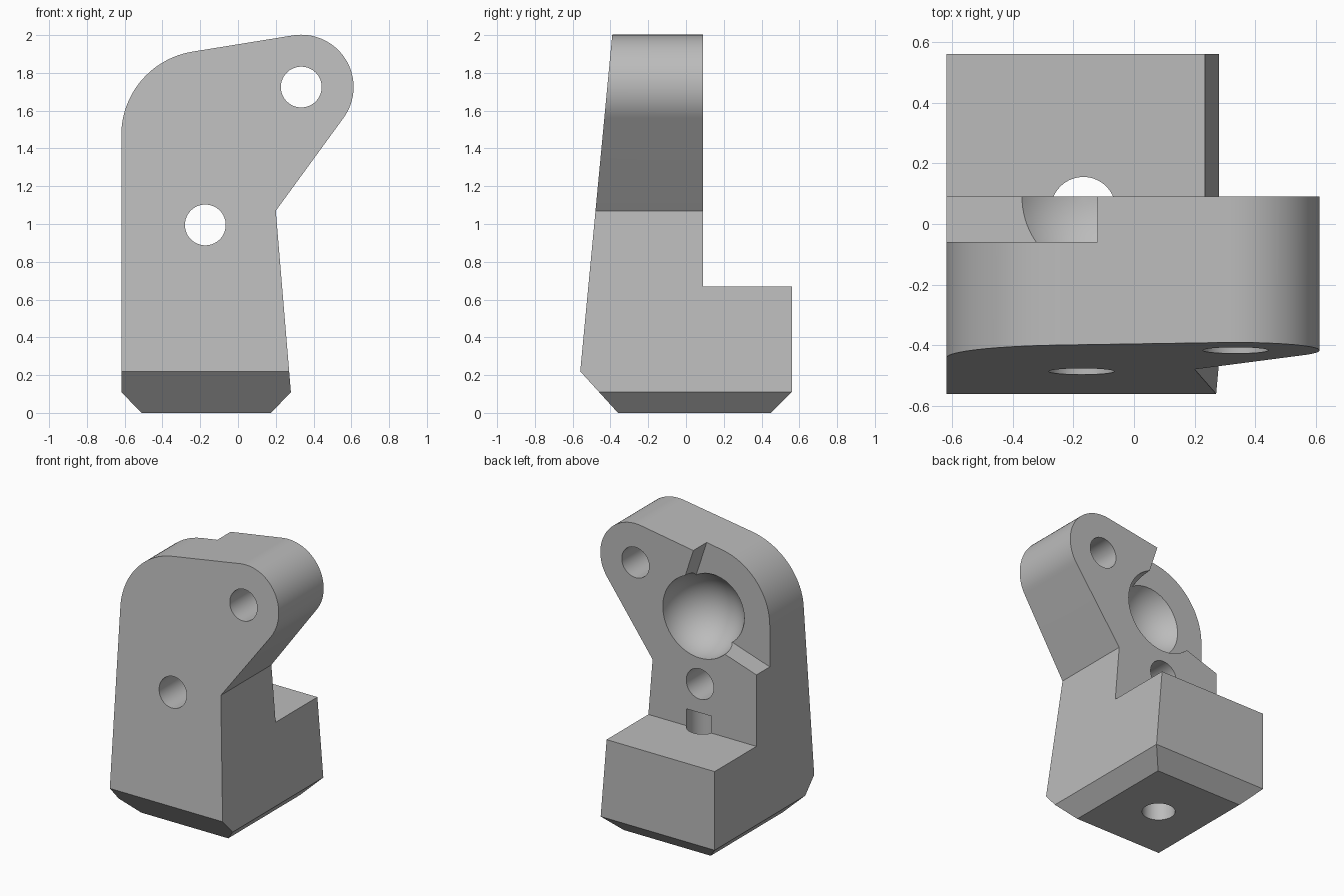
import bpy, bmesh
from math import sin, cos, pi, radians
from mathutils import Matrix, Vector

default = bpy.data.objects.get("Cube")
if default:
    bpy.data.objects.remove(default, do_unlink=True)

grey = bpy.data.materials.new("plain grey")
grey.use_nodes = True
colour = (0.5, 0.5, 0.5, 1)
grey.diffuse_color = colour
grey.node_tree.nodes["Principled BSDF"].inputs["Base Color"].default_value = colour


def make_object(name, bm):
    bmesh.ops.recalc_face_normals(bm, faces=bm.faces)
    mesh = bpy.data.meshes.new(name)
    bm.to_mesh(mesh)
    bm.free()
    mesh.materials.append(grey)
    obj = bpy.data.objects.new(name, mesh)
    bpy.context.collection.objects.link(obj)
    return obj


def prism(name, points, start, step):
    """Extrude a closed outline; start maps a point to 3D, step is the sweep."""
    bm = bmesh.new()
    face = bm.faces.new([bm.verts.new(start(a, b)) for a, b in points])
    swept = bmesh.ops.extrude_face_region(bm, geom=[face])
    verts = [v for v in swept["geom"] if isinstance(v, bmesh.types.BMVert)]
    bmesh.ops.translate(bm, verts=verts, vec=step)
    return make_object(name, bm)


def arc(cx, cz, r, a0, a1, n):
    angles = [radians(a0 + (a1 - a0) * i / n) for i in range(n + 1)]
    return [(cx + r * cos(a), cz + r * sin(a)) for a in angles]


def drill(name, centre, radius, depth, rotation=Matrix()):
    bm = bmesh.new()
    bmesh.ops.create_cone(bm, cap_ends=True, segments=64, radius1=radius,
                          radius2=radius, depth=depth,
                          matrix=Matrix.Translation(centre) @ rotation)
    return make_object(name, bm)


def cut(target, tool, operation="DIFFERENCE"):
    mod = target.modifiers.new(tool.name, "BOOLEAN")
    mod.operation = operation
    mod.solver = "EXACT"
    mod.object = tool
    bpy.context.view_layer.objects.active = target
    bpy.ops.object.modifier_apply(modifier=mod.name)
    bpy.data.objects.remove(tool, do_unlink=True)


# Front outline with a rounded shoulder and a round lug
outline = [(-0.51, 0), (0.175, 0), (0.28, 0.11), (0.2, 1.07)]
outline += arc(0.335, 1.725, 0.277, -36, 99, 32)
outline += arc(-0.17, 1.47, 0.448, 99, 180, 24)
outline += [(-0.618, 0.11)]
bracket = prism("bracket", outline, lambda x, z: (x, -1, z), (0, 2, 0))

# Side outline: sloping front, bevelled base and rear foot
side = [(-0.36, 0), (0.45, 0), (0.56, 0.11), (0.56, 0.67), (0.09, 0.67),
        (0.09, 2.1), (-0.381, 2.1), (-0.56, 0.22)]
cut(bracket, prism("side_shape", side, lambda y, z: (-1, y, z), (2, 0, 0)), "INTERSECT")

# Tilted corner recess in the back
corner = Vector((0.053, 1.397))
along = Vector((-cos(radians(18)), -sin(radians(18))))
up = Vector((along.y, -along.x))
recess = [corner, corner + along, corner + along + up, corner + up]
cut(bracket, prism("recess", recess, lambda x, z: (x, -0.06, z), (0, 0.4, 0)))

# Ball socket in the back
ball = bmesh.new()
bmesh.ops.create_uvsphere(ball, u_segments=64, v_segments=32, radius=0.29,
                          matrix=Matrix.Translation((-0.17, 0.091, 1.47)))
cut(bracket, make_object("socket", ball))

# Two through holes and one upright hole in the foot
across = Matrix.Rotation(pi / 2, 4, "X")
cut(bracket, drill("lug_hole", (0.335, 0, 1.725), 0.108, 3, across))
cut(bracket, drill("middle_hole", (-0.173, 0, 0.995), 0.108, 3, across))
cut(bracket, drill("foot_hole", (-0.167, 0.048, 0.29), 0.107, 1))

bpy.ops.object.select_all(action="DESELECT")
bracket.select_set(True)
bpy.context.view_layer.objects.active = bracket
bpy.ops.object.shade_smooth_by_angle(angle=radians(25))
